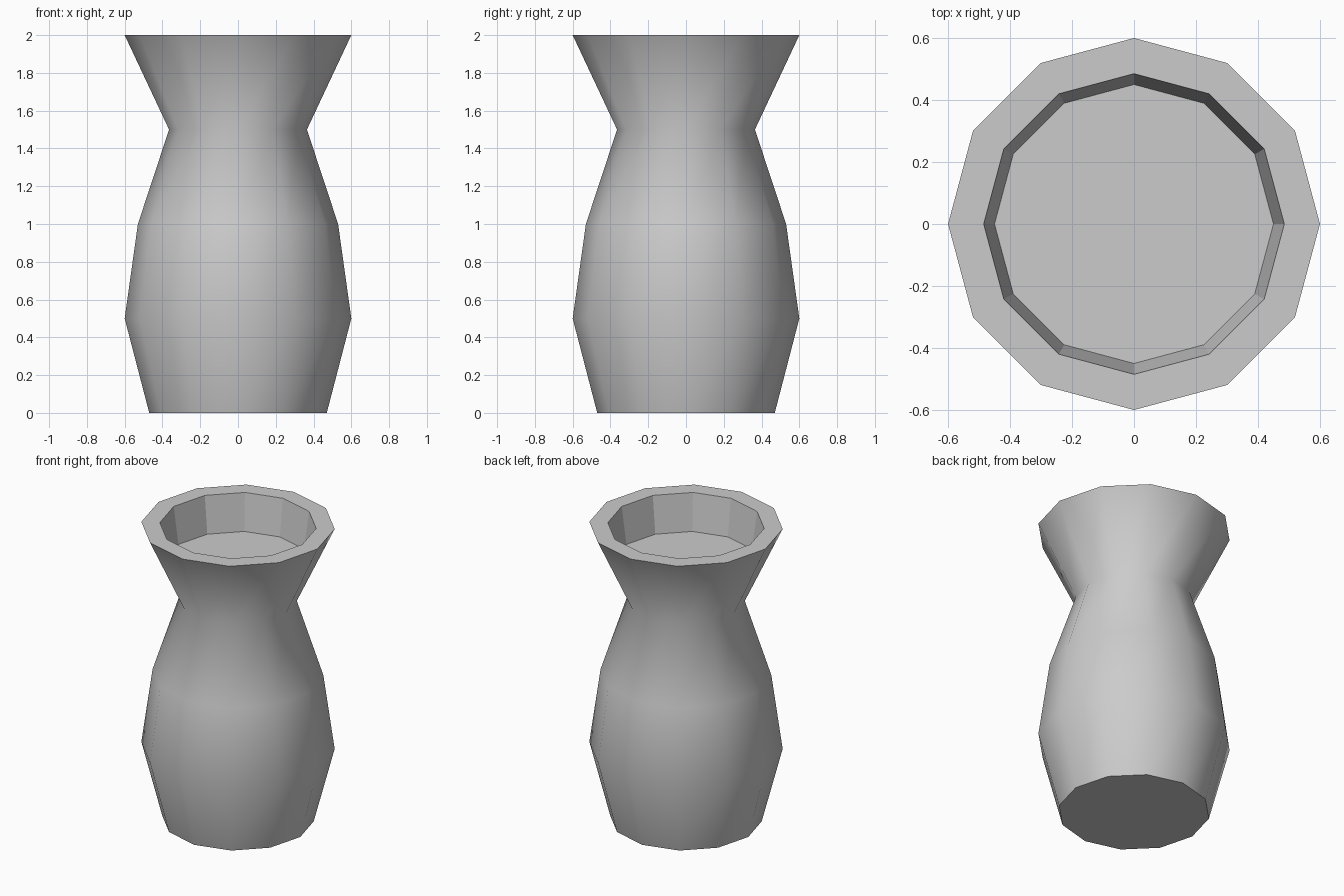
import bpy, bmesh, math

if "Cube" in bpy.data.objects:
    bpy.data.objects.remove(bpy.data.objects["Cube"])

SIDES = 12
# (radius, height): outside from base to lip, then rim and shallow inner well
PROFILE = [(0.47, 0.0), (0.60, 0.5), (0.53, 1.0), (0.365, 1.5), (0.60, 2.0),
           (0.485, 2.0), (0.45, 1.75)]
OUTER_BANDS = 4

bm = bmesh.new()


def ring(r, z):
    return [bm.verts.new((r * math.cos(2 * math.pi * i / SIDES),
                          r * math.sin(2 * math.pi * i / SIDES), z))
            for i in range(SIDES)]


# Stacked rings bridged into walls; only the outer body is smooth
rings = [ring(r, z) for r, z in PROFILE]
for k, (a, b) in enumerate(zip(rings, rings[1:])):
    for i in range(SIDES):
        j = (i + 1) % SIDES
        face = bm.faces.new((a[i], a[j], b[j], b[i]))
        face.smooth = k < OUTER_BANDS

# Base and well floor
bm.faces.new(rings[0][::-1])
bm.faces.new(rings[-1])

# Crisp edges around the base, lip and well
for e in bm.edges:
    if any(not f.smooth for f in e.link_faces):
        e.smooth = False

mesh = bpy.data.meshes.new("vase")
bm.to_mesh(mesh)
bm.free()
vase = bpy.data.objects.new("vase", mesh)
bpy.context.collection.objects.link(vase)
